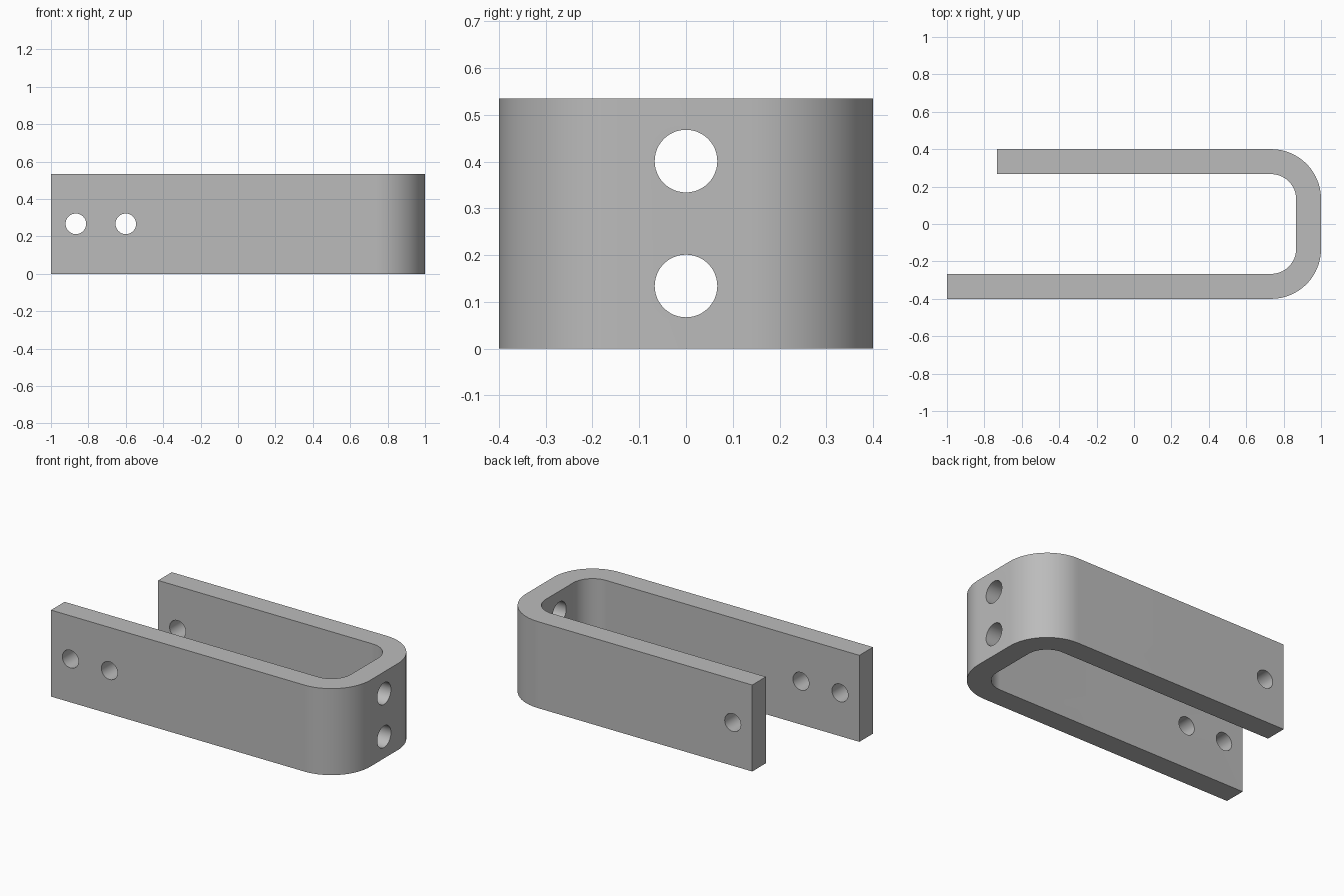
import bpy
import bmesh
from math import cos, sin, pi
from mathutils import Vector

if "Cube" in bpy.data.objects:
    bpy.data.objects.remove(bpy.data.objects["Cube"], do_unlink=True)

HEIGHT = 0.535
WALL = 0.1333
HALF = 0.4
BEND = 0.2667      # outer bend radius
SEGMENTS = 24

# Single grey metal
GREY = (0.5, 0.5, 0.5, 1)
metal = bpy.data.materials.new("grey metal")
metal.use_nodes = True
metal.diffuse_color = GREY
metal.node_tree.nodes["Principled BSDF"].inputs["Base Color"].default_value = GREY


def bend_points(radius):
    """Both rounded corners, from the front leg round to the back leg."""
    points = []
    for side, start in ((-1, -pi / 2), (1, 0)):
        for i in range(SEGMENTS + 1):
            a = start + i * pi / 2 / SEGMENTS
            points.append((1 - BEND + radius * cos(a),
                           side * (HALF - BEND) + radius * sin(a)))
    return points


# U-shaped strap: a closed profile extruded upwards
front_end, back_end = -1.0, -0.7333
inner = HALF - WALL
profile = [(front_end, -HALF)] + bend_points(BEND) + [(back_end, HALF), (back_end, inner)]
profile += bend_points(BEND - WALL)[::-1] + [(front_end, -inner)]

bm = bmesh.new()
base = bm.faces.new([bm.verts.new((x, y, 0)) for x, y in profile])
top = bmesh.ops.extrude_face_region(bm, geom=[base])["geom"]
bmesh.ops.translate(bm, vec=(0, 0, HEIGHT),
                    verts=[v for v in top if isinstance(v, bmesh.types.BMVert)])
bmesh.ops.recalc_face_normals(bm, faces=bm.faces)
mesh = bpy.data.meshes.new("u_bracket")
bm.to_mesh(mesh)
bm.free()
bracket = bpy.data.objects.new("u_bracket", mesh)
bpy.context.collection.objects.link(bracket)
mesh.materials.append(metal)
bpy.context.view_layer.objects.active = bracket


def drill(centre, axis, radius):
    """Cut a round hole through one wall."""
    bpy.ops.mesh.primitive_cylinder_add(
        vertices=48, radius=radius, depth=WALL * 2, location=centre,
        rotation=Vector(axis).to_track_quat("Z", "Y").to_euler())
    cutter = bpy.context.object
    cutter.name = "hole_cutter"
    cutter.hide_render = True
    cutter.data.materials.append(metal)
    cut = bracket.modifiers.new("hole", "BOOLEAN")
    cut.operation = "DIFFERENCE"
    cut.solver = "EXACT"
    cut.object = cutter
    bpy.context.view_layer.objects.active = bracket
    bpy.ops.object.modifier_apply(modifier=cut.name)
    bpy.data.objects.remove(cutter, do_unlink=True)


# Pin holes in the legs: two in the long front leg, one in the short back leg
mid = HALF - WALL / 2
for x, y in ((-0.867, -mid), (-0.6, -mid), (-0.6, mid)):
    drill((x, y, HEIGHT / 2), (0, 1, 0), 0.055)

# Mounting holes in the closed end
for z in (0.134, 0.401):
    drill((1 - WALL / 2, 0, z), (1, 0, 0), 0.067)

bpy.ops.object.select_all(action="DESELECT")
bracket.select_set(True)
bpy.context.view_layer.objects.active = bracket
bpy.ops.object.shade_smooth_by_angle(angle=pi / 6)
